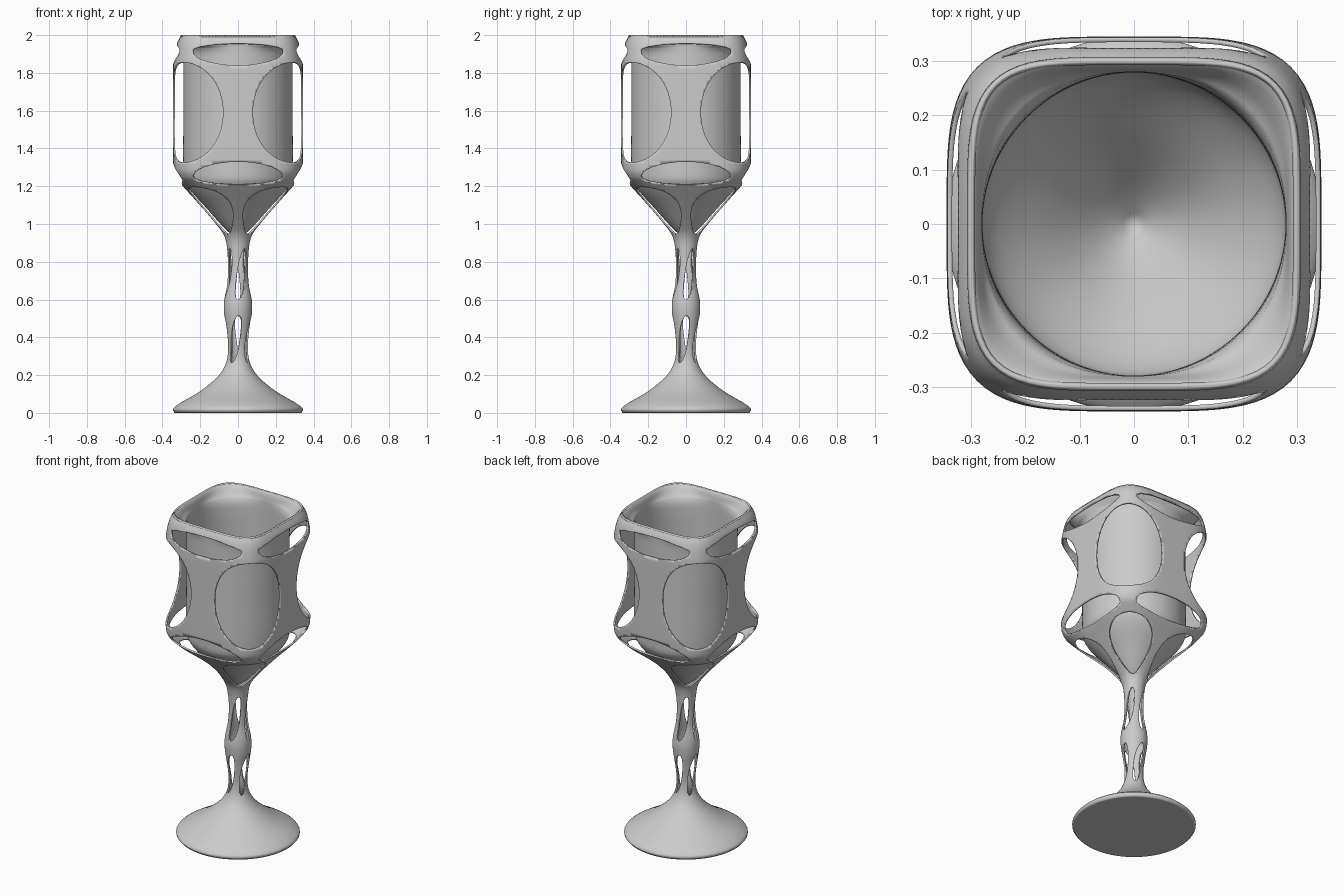
import bpy, bmesh, math
from mathutils import Vector

if "Cube" in bpy.data.objects:
    bpy.data.objects.remove(bpy.data.objects["Cube"])

metal = bpy.data.materials.new("plain_grey")
metal.use_nodes = True
GREY = (0.6, 0.6, 0.6, 1)
metal.diffuse_color = GREY
metal.node_tree.nodes["Principled BSDF"].inputs["Base Color"].default_value = GREY

COLS = 128


def smooth_rows(points, step):
    """Spline through (half width, height, squareness) points."""
    pts = [Vector(p) for p in points]
    pts = [pts[0] * 2 - pts[1]] + pts + [pts[-1] * 2 - pts[-2]]
    rows = []
    for a, b, c, d in zip(pts, pts[1:], pts[2:], pts[3:]):
        count = max(3, math.ceil((c - b).xy.length / step))
        for i in range(count):
            t = i / count
            rows.append(0.5 * (2 * b + (c - a) * t + (2 * a - 5 * b + 4 * c - d) * t ** 2
                               + (3 * b - a - 3 * c + d) * t ** 3))
    return rows + [pts[-2]]


def row_at(rows, v):
    i = min(int(v), len(rows) - 2)
    return rows[i].lerp(rows[i + 1], v - i)


def opening(angle, z, hole):
    """Negative inside an oval opening that repeats on all four sides."""
    centre, half, mid, up, down, slant = hole
    turn = math.degrees(angle) - centre - slant * (z - mid)
    turn = (turn + 45) % 90 - 45
    return (turn / half) ** 2 + ((z - mid) / (up if z > mid else down)) ** 2 - 1


def finish(bm, name):
    mesh = bpy.data.meshes.new(name)
    bm.to_mesh(mesh)
    bm.free()
    obj = bpy.data.objects.new(name, mesh)
    bpy.context.collection.objects.link(obj)
    mesh.materials.append(metal)
    bpy.ops.object.select_all(action="DESELECT")
    obj.select_set(True)
    bpy.context.view_layer.objects.active = obj
    bpy.ops.object.shade_smooth_by_angle(angle=math.radians(40))
    return obj


def skin(name, points, holes, step, thickness):
    """Sweep a squared-circle profile, cut openings, then thicken it."""
    rows = smooth_rows(points, step)
    bm = bmesh.new()
    grid = [[bm.verts.new((math.tau * i / COLS, j, 0)) for i in range(COLS + 1)]
            for j in range(len(rows))]
    for low, high in zip(grid, grid[1:]):
        for i in range(COLS):
            bm.faces.new((low[i], low[i + 1], high[i + 1], high[i]))

    def field(co):
        z = row_at(rows, co.y).y
        return min((opening(co.x, z, h) for h in holes), default=1)

    # trim the sheet exactly along the opening outlines
    value = {v: field(v.co) for v in bm.verts}
    crossing = [e for e in bm.edges if value[e.verts[0]] * value[e.verts[1]] < 0]
    cuts = []
    for e in crossing:
        a, b = e.verts
        cuts.append(bmesh.utils.edge_split(e, a, value[a] / (value[a] - value[b]))[1])
    if cuts:
        bmesh.ops.connect_verts(bm, verts=cuts)
    gone = [f for f in bm.faces if field(f.calc_center_median()) < 0]
    bmesh.ops.delete(bm, geom=gone, context="FACES")

    # wrap the flat sheet around the axis
    for v in bm.verts:
        angle = v.co.x
        w, z, n = row_at(rows, v.co.y)
        c, s = math.cos(angle), math.sin(angle)
        r = max(w, 0) / (abs(c) ** n + abs(s) ** n) ** (1 / n)
        v.co = (r * c, r * s, z)
    bmesh.ops.remove_doubles(bm, verts=bm.verts, dist=0.0002)
    obj = finish(bm, name)
    solid = obj.modifiers.new("thickness", "SOLIDIFY")
    solid.thickness = thickness
    solid.offset = -1
    return obj


# Outer shell: foot, stem and squared bowl frame
shell = [(0.335, 0, 2), (0.345, 0.02, 2), (0.31, 0.05, 2), (0.2, 0.115, 2),
         (0.11, 0.19, 2), (0.065, 0.26, 2), (0.052, 0.34, 2), (0.06, 0.43, 2),
         (0.074, 0.53, 2), (0.073, 0.6, 2), (0.056, 0.7, 2), (0.054, 0.82, 2),
         (0.07, 0.93, 2), (0.125, 1.01, 2.2), (0.22, 1.12, 2.8), (0.3, 1.21, 3.6),
         (0.334, 1.26, 4), (0.344, 1.34, 4), (0.344, 1.6, 4), (0.344, 1.82, 4),
         (0.337, 1.9, 4), (0.322, 1.96, 4.2), (0.3, 2.0, 4.5)]
# centre angle, half angle, middle height, reach up, reach down, slant
openings = [(45, 32, 1.59, 0.265, 0.265, 0),     # bowl corners
            (0, 38, 1.92, 0.036, 0.08, 0),       # under the rim
            (0, 38, 1.24, 0.09, 0.036, 0),       # bowl shoulder
            (45, 36, 1.065, 0.13, 0.12, 0),      # taper corners
            (20, 26, 0.735, 0.135, 0.135, 150),  # upper stem
            (-15, 26, 0.39, 0.125, 0.125, 150)]  # lower stem
skin("outer_shell", shell, openings, 0.014, 0.009)

# Round cup lining that rolls in from the squared rim
lining = [(0.3, 2.0, 4.5), (0.288, 1.985, 4), (0.281, 1.95, 2.8), (0.279, 1.9, 2.05),
          (0.279, 1.6, 2), (0.279, 1.3, 2), (0.262, 1.21, 2), (0.15, 1.08, 2),
          (0.06, 0.98, 2), (0.0, 0.93, 2)]
skin("cup_lining", lining, [], 0.03, 0.01)

# Flat underside of the foot
bm = bmesh.new()
bmesh.ops.create_circle(bm, cap_ends=True, segments=COLS, radius=0.335)
bmesh.ops.reverse_faces(bm, faces=bm.faces)
finish(bm, "foot_underside")
